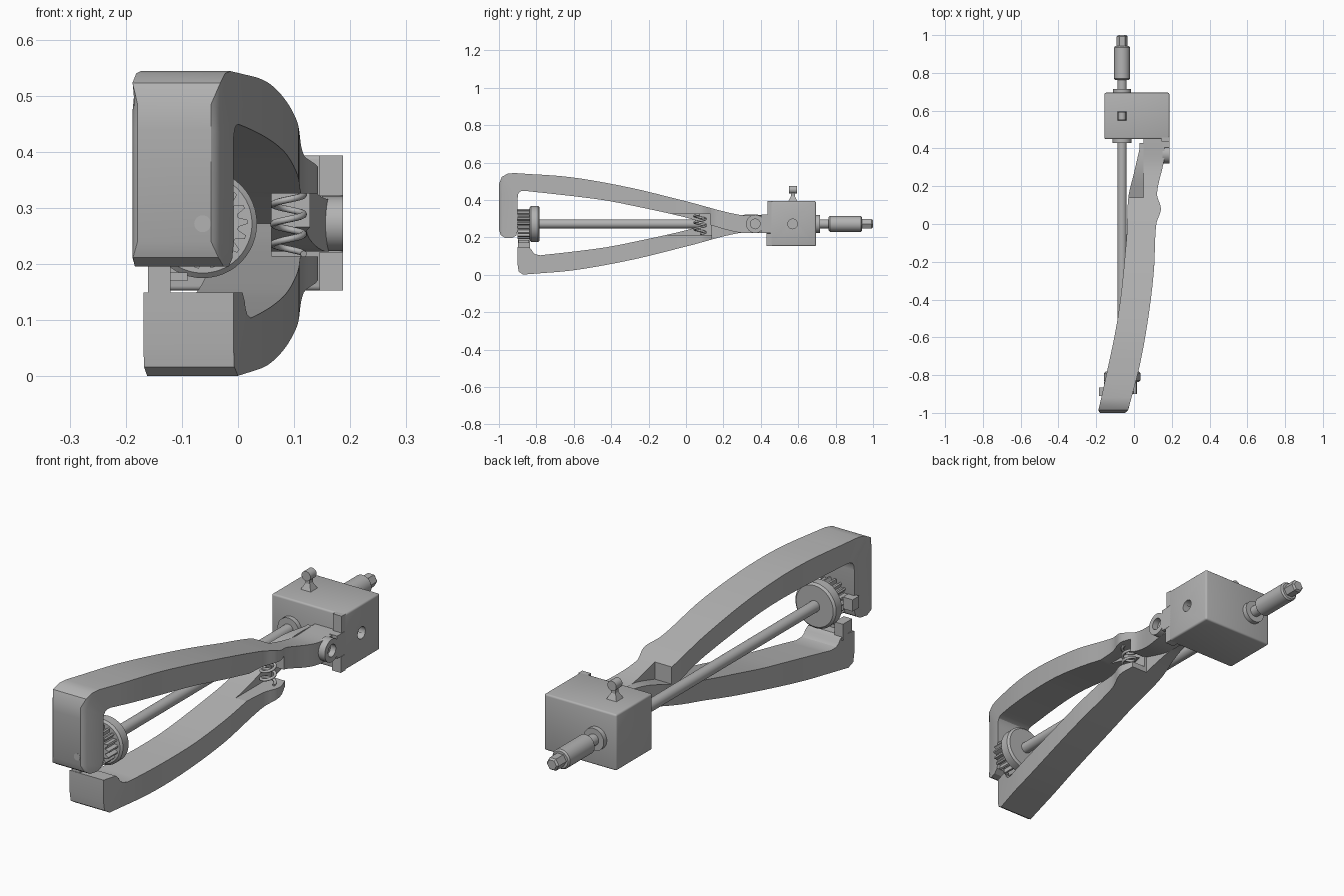
import bpy, bmesh, math
from mathutils import Matrix, Vector

cube = bpy.data.objects.get("Cube")
if cube:
    bpy.data.objects.remove(cube, do_unlink=True)

MID = 0.272      # height of the shaft and pivot
SHAFT_X = -0.063

steel = bpy.data.materials.new("plain_grey")
steel.use_nodes = True
GREY = (0.45, 0.45, 0.45, 1)
steel.diffuse_color = GREY
steel.node_tree.nodes["Principled BSDF"].inputs["Base Color"].default_value = GREY


def finish(name, bm):
    bmesh.ops.recalc_face_normals(bm, faces=bm.faces)
    me = bpy.data.meshes.new(name)
    bm.to_mesh(me)
    bm.free()
    me.materials.append(steel)
    me.shade_smooth()
    me.set_sharp_from_angle(angle=math.radians(30))
    ob = bpy.data.objects.new(name, me)
    bpy.context.collection.objects.link(ob)
    return ob


def box(name, lo, hi, bevel=0):
    lo, hi = Vector(lo), Vector(hi)
    bm = bmesh.new()
    bmesh.ops.create_cube(bm, size=1, matrix=Matrix.Translation((lo + hi) / 2)
                          @ Matrix.Diagonal((*(hi - lo), 1)))
    if bevel:
        bmesh.ops.bevel(bm, geom=bm.edges[:], offset=bevel, segments=3,
                        profile=0.5, affect='EDGES')
    return finish(name, bm)


def bridge(bm, loops, closed=False):
    n = len(loops[0])
    following = loops[1:] + loops[:1] if closed else loops[1:]
    for a, b in zip(loops, following):
        for i in range(n):
            j = (i + 1) % n
            bm.faces.new((a[i], a[j], b[j], b[i]))
    if not closed:
        bm.faces.new(loops[0])
        bm.faces.new(loops[-1])


def turned(name, profile, sides=40, x=SHAFT_X, z=MID, teeth=False):
    """Rings of (y, radius) around an axis along y; teeth alternate the radius."""
    bm = bmesh.new()
    rings = []
    for y, r in profile:
        ring = []
        for i in range(sides):
            a = math.tau * i / sides
            rr = r * 0.8 if teeth and i % 4 > 1 else r
            ring.append(bm.verts.new((x + rr * math.cos(a), y, z + rr * math.sin(a))))
        rings.append(ring)
    bridge(bm, rings)
    return finish(name, bm)


def side_ring(name, y, r, hole, x0, x1):
    """Ring with its axis along x."""
    bm = bmesh.new()
    n = 32
    loops = []
    for rad, x in ((r, x0), (r, x1), (hole, x1), (hole, x0)):
        loops.append([bm.verts.new((x, y + rad * math.cos(math.tau * i / n),
                                    MID + rad * math.sin(math.tau * i / n)))
                      for i in range(n)])
    bridge(bm, loops, closed=True)
    return finish(name, bm)


def cut(target, cutter):
    """Subtract the cutter for good."""
    mod = target.modifiers.new("cut", 'BOOLEAN')
    mod.object = cutter
    mod.solver = 'EXACT'
    bpy.context.view_layer.update()
    me = bpy.data.meshes.new_from_object(
        target.evaluated_get(bpy.context.evaluated_depsgraph_get()))
    target.modifiers.clear()
    target.data = me
    me.set_sharp_from_angle(angle=math.radians(30))


def curve(pts, t):
    """Smooth curve through the points, evaluated at t."""
    t = min(max(t, pts[0][0]), pts[-1][0])
    k = max(i for i in range(len(pts) - 1) if pts[i][0] <= t)

    def slope(i):
        a, b = pts[max(i - 1, 0)], pts[min(i + 1, len(pts) - 1)]
        return (b[1] - a[1]) / (b[0] - a[0])
    (x0, y0), (x1, y1) = pts[k], pts[k + 1]
    h = x1 - x0
    s = (t - x0) / h
    return (y0 * (1 + 2 * s) * (1 - s) ** 2 + slope(k) * h * s * (1 - s) ** 2
            + y1 * s * s * (3 - 2 * s) + slope(k + 1) * h * s * s * (s - 1))


# Arm outlines as functions of y
LEFT = [(-1, -0.192), (-0.87, -0.162), (-0.49, -0.085), (-0.08, -0.04),
        (0.14, -0.03), (0.27, 0), (0.4, 0.03)]
RIGHT = [(-1, -0.035), (-0.75, 0.03), (-0.5, 0.075), (-0.25, 0.105),
         (0, 0.118), (0.08, 0.143), (0.16, 0.122), (0.345, 0.16), (0.45, 0.16)]
OUTER = [(-0.93, 0.544), (-0.62, 0.522), (-0.3, 0.466), (0, 0.393),
         (0.29, 0.32), (0.45, 0.32)]
INNER = [(-0.87, 0.45), (-0.46, 0.402), (-0.25, 0.362), (0, 0.306), (0.14, 0.263),
         (0.29, 0.225), (0.45, 0.225)]


def left_edge(y):
    return curve(LEFT, y)


def right_edge(y):
    return curve(RIGHT, y)


def split(y):
    return 0.05


def loft(name, pairs, sign, left, right, front=None):
    """Solid between paired outer and inner (y, z) points, bounded in x."""
    bm = bmesh.new()
    loops = []
    for o, i in pairs:
        line = []
        for t in (0, 0.05, 0.18, 1):
            y = o[0] + (i[0] - o[0]) * t
            z = o[1] + (i[1] - o[1]) * t
            inset = 0
            if front is not None:
                inset = 0.013 * max(0, 1 - (y - front) / 0.018) ** 2
            line.append([(left(y) + inset, y, z), (right(y) - inset, y, z)])
        ring = [p[0] for p in line] + [p[1] for p in reversed(line)]
        loops.append([bm.verts.new((x, y, MID + sign * (z - MID))) for x, y, z in ring])
    bridge(bm, loops)
    return finish(name, bm)


def stations(start, end, n):
    ys = [start + (end - start) * i / n for i in range(n + 1)]
    return [((y, curve(OUTER, y)), (y, curve(INNER, y))) for y in ys]


# Curved jaws with hooked fronts
upper_hook = [((-0.965, 0.196), (-0.93, 0.196)), ((-0.99, 0.212), (-0.908, 0.21)),
              ((-1, 0.24), (-0.9, 0.235)), ((-1, 0.44), (-0.9, 0.41)),
              ((-1, 0.485), (-0.898, 0.43)), ((-0.985, 0.523), (-0.89, 0.443)),
              ((-0.955, 0.54), (-0.88, 0.448)), ((-0.92, 0.544), (-0.865, 0.449))]
lower_hook = [((-0.9, 0.395), (-0.84, 0.395)), ((-0.9, 0.41), (-0.825, 0.41)),
              ((-0.9, 0.49), (-0.82, 0.422)), ((-0.895, 0.527), (-0.807, 0.434)),
              ((-0.87, 0.543), (-0.78, 0.44))]
upper_jaw = loft("upper_jaw", upper_hook + stations(-0.82, 0.14, 44), 1,
                 left_edge, right_edge, -1)
lower_jaw = loft("lower_jaw", lower_hook + stations(-0.74, 0.14, 42), -1,
                 left_edge, right_edge)

# Spring pocket cut out of both jaws
pocket = box("pocket_cutter", (0.06, -0.1, 0.214), (0.2, 0.2, 0.326))
for jaw in (upper_jaw, lower_jaw):
    cut(jaw, pocket)
bpy.data.objects.remove(pocket, do_unlink=True)

# Half-width tails crossing side by side at the pivot
loft("upper_tail", stations(0.13, 0.45, 16), 1, split, right_edge)
loft("lower_tail", stations(0.13, 0.43, 16), -1, left_edge, split)

# Saddle beside the gear
box("saddle_post", (-0.16, -0.898, 0.13), (-0.12, -0.835, 0.2))
box("saddle_lip", (-0.123, -0.895, 0.17), (-0.09, -0.84, 0.185))
box("side_catch", (-0.185, -0.91, 0.25), (-0.14, -0.865, 0.3))
turned("hook_pin", [(-1.001, 0.015), (-0.88, 0.015)], 24)

# Gear, wheel and shaft
turned("gear", [(-0.9, 0.08), (-0.83, 0.08)], 72, teeth=True)
turned("gear_wheel", [(-0.836, 0.088), (-0.828, 0.097), (-0.79, 0.097),
                      (-0.782, 0.088)], 48)
turned("shaft", [(-0.92, 0.024), (0.78, 0.024)])
turned("front_flange", [(0.43, 0.05), (0.46, 0.05)])
turned("rear_collar", [(0.69, 0.048), (0.716, 0.048)])
turned("rear_sleeve", [(0.763, 0.036), (0.769, 0.042), (0.935, 0.042), (0.942, 0.036)])
turned("hex_tip", [(0.94, 0.029), (0.992, 0.029), (1, 0.022)], 6)

# Gearbox with side hole, cheeks and pivot lug
gearbox = box("gearbox", (-0.156, 0.45, 0.153), (0.187, 0.695, 0.394), 0.008)
drill = side_ring("drill", 0.57, 0.026, 0.001, 0.1, 0.25)
cut(gearbox, drill)
bpy.data.objects.remove(drill, do_unlink=True)
box("upper_cheek", (0.145, 0.436, 0.322), (0.187, 0.46, 0.394))
box("lower_cheek", (0.145, 0.43, 0.153), (0.187, 0.46, 0.222))
side_ring("pivot_lug", 0.37, 0.049, 0.026, 0.15, 0.187)
box("lug_bridge", (0.15, 0.405, 0.223), (0.187, 0.46, 0.321))

# Selector knob on top
bm = bmesh.new()
bmesh.ops.create_cone(bm, cap_ends=True, segments=4, radius1=0.034, radius2=0.013, depth=0.03,
                      matrix=Matrix.Translation((SHAFT_X, 0.572, 0.408))
                      @ Matrix.Rotation(math.pi / 4, 4, 'Z'))
finish("knob_foot", bm)
box("knob_neck", (SHAFT_X - 0.01, 0.561, 0.41), (SHAFT_X + 0.01, 0.583, 0.45))
turned("knob_head", [(0.551, 0.021), (0.593, 0.021)], 28, z=0.455)

# Coil spring between the jaws
coil = bpy.data.curves.new("spring", 'CURVE')
coil.dimensions = '3D'
coil.bevel_depth = 0.006
coil.bevel_resolution = 2
coil.use_fill_caps = True
line = coil.splines.new('POLY')
steps = 84
line.points.add(steps)
for i, p in enumerate(line.points):
    a = math.tau * 3 * i / steps
    p.co = (0.09 + 0.027 * math.cos(a), 0.075 + 0.03 * math.sin(a), 0.218 + 0.106 * i / steps, 1)
coil.materials.append(steel)
bpy.context.collection.objects.link(bpy.data.objects.new("spring", coil))
